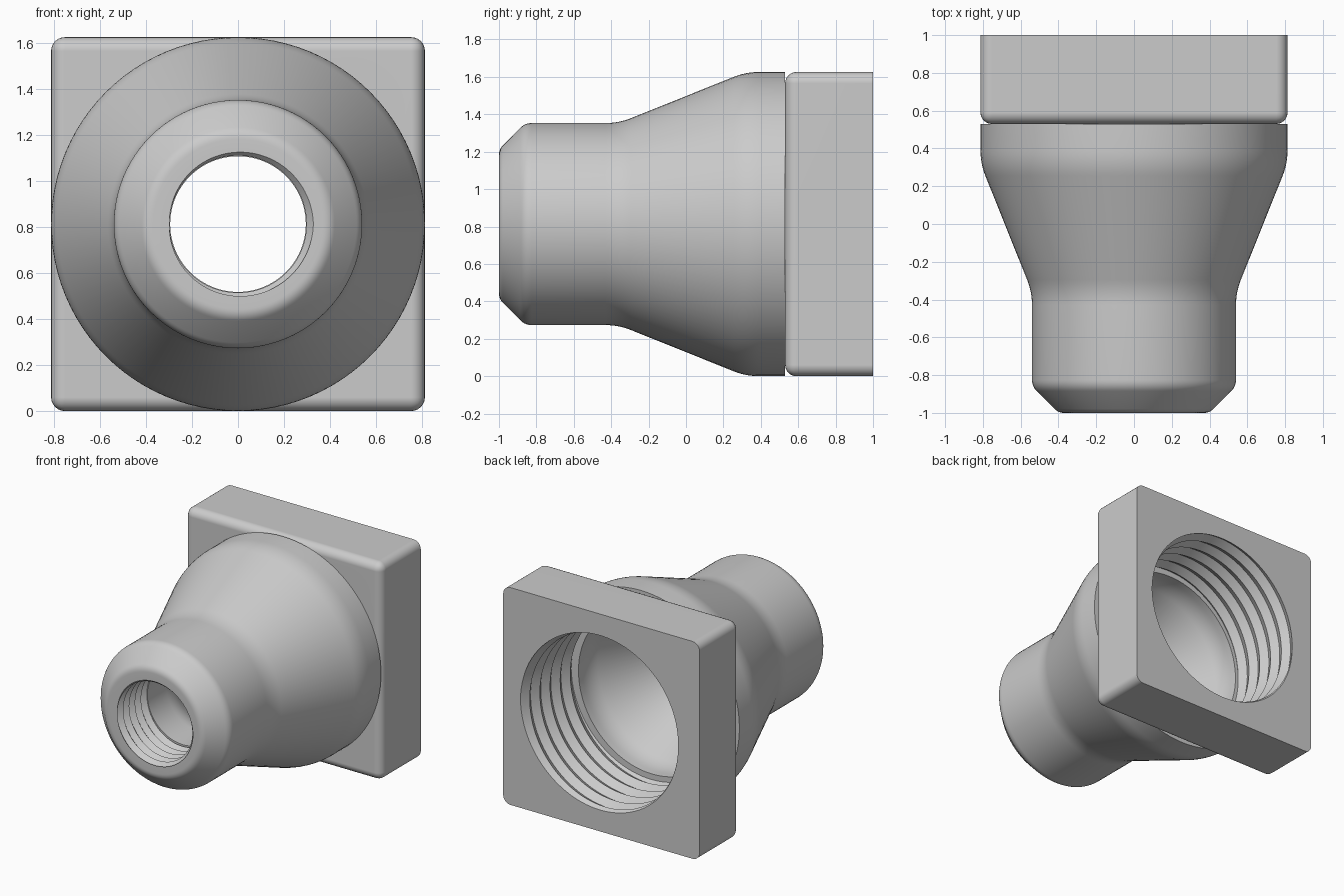
import bpy, bmesh, math
from mathutils import Vector

cube = bpy.data.objects.get("Cube")
if cube:
    bpy.data.objects.remove(cube, do_unlink=True)

HALF = 0.813      # half width of the square flange, also the axis height
SIDES = 96
HOLE = 0.675      # opening in the flange

grey = bpy.data.materials.new("plain grey")
grey.use_nodes = True
grey.diffuse_color = (0.6, 0.6, 0.6, 1)
grey.node_tree.nodes["Principled BSDF"].inputs["Base Color"].default_value = (0.6, 0.6, 0.6, 1)


def make_object(name, bm):
    mesh = bpy.data.meshes.new(name)
    bm.to_mesh(mesh)
    bm.free()
    mesh.materials.append(grey)
    ob = bpy.data.objects.new(name, mesh)
    bpy.context.collection.objects.link(ob)
    return ob


def select_only(ob):
    bpy.ops.object.select_all(action='DESELECT')
    ob.select_set(True)
    bpy.context.view_layer.objects.active = ob


def smooth(ob, degrees):
    select_only(ob)
    bpy.ops.object.shade_smooth_by_angle(angle=math.radians(degrees))


def rounded(corners, steps=6):
    """Profile of (radius, y) points; each corner is eased over its third value."""
    pts = []
    for i, (r, y, ease) in enumerate(corners):
        c = Vector((r, y))
        if not ease:
            pts.append(c)
            continue
        a = c + (Vector(corners[i - 1][:2]) - c).normalized() * ease
        b = c + (Vector(corners[i + 1][:2]) - c).normalized() * ease
        for k in range(steps + 1):
            t = k / steps
            pts.append(a * (1 - t) ** 2 + c * 2 * t * (1 - t) + b * t * t)
    return pts


def thread(t, y0, turns, pitch, root, depth):
    """One column of a helical groove at turn fraction t, trimmed flat at both ends."""
    pts = []
    for n in range(2 * turns + 3):
        y = min(max(y0 + pitch * (n / 2 - t), y0), y0 + turns * pitch)
        u = (y - y0) / pitch + t
        pts.append(Vector((root - depth * (1 - abs(2 * (u % 1) - 1)), y)))
    return pts


# Reducer body: outer skin, small thread, tapered bore and large thread
outer = rounded([(0.70, 0.53, 0), (HALF, 0.53, 0), (HALF, 0.32, 0.07),
                 (0.54, -0.36, 0.07), (0.54, -0.86, 0.035),
                 (0.40, -1.0, 0.03), (0.33, -1.0, 0)])
bore = rounded([(0.295, -0.65, 0), (0.295, -0.36, 0.07),
                (0.61, 0.28, 0.07), (0.61, 0.40, 0)])

bm = bmesh.new()
columns = []
for i in range(SIDES + 1):
    t = i / SIDES
    a = math.tau * t
    column = (outer + thread(t, -1.0, 5, 0.07, 0.328, 0.03) + bore
              + thread(t, 0.40, 5, 0.12, 0.67, 0.035) + [Vector((HOLE, 1.0))])
    columns.append([bm.verts.new((r * math.cos(a), y, HALF + r * math.sin(a)))
                    for r, y in column])
for left, right in zip(columns, columns[1:]):
    for k in range(len(left) - 1):
        bm.faces.new((left[k], left[k + 1], right[k + 1], right[k]))
bmesh.ops.remove_doubles(bm, verts=bm.verts, dist=0.00005)
bmesh.ops.recalc_face_normals(bm, faces=bm.faces)
body = make_object("reducer_body", bm)
smooth(body, 32)

# Square flange: rounded in front and at the corners, crisp at the back
bm = bmesh.new()
bmesh.ops.create_cube(bm, size=1)
for v in bm.verts:
    v.co = (v.co.x * 2 * HALF, 0.765 + v.co.y * 0.47, HALF + v.co.z * 2 * HALF)
soft = [e for e in bm.edges if any(v.co.y < 0.6 for v in e.verts)]
bmesh.ops.bevel(bm, geom=soft, offset=0.06, segments=6, profile=0.5, affect='EDGES')
flange = make_object("square_flange", bm)

# Cutter for the flange opening
bpy.ops.mesh.primitive_cylinder_add(vertices=SIDES, radius=HOLE, depth=1,
                                    location=(0, 0.765, HALF),
                                    rotation=(math.pi / 2, 0, 0))
cutter = bpy.context.object
cutter.name = "opening_cutter"
cutter.hide_render = True
select_only(flange)
cut = flange.modifiers.new("opening", 'BOOLEAN')
cut.operation = 'DIFFERENCE'
cut.solver = 'EXACT'
cut.object = cutter
bpy.ops.object.modifier_apply(modifier=cut.name)
bpy.data.objects.remove(cutter, do_unlink=True)
smooth(flange, 32)
weighted = flange.modifiers.new("even_shading", 'WEIGHTED_NORMAL')
weighted.keep_sharp = True
